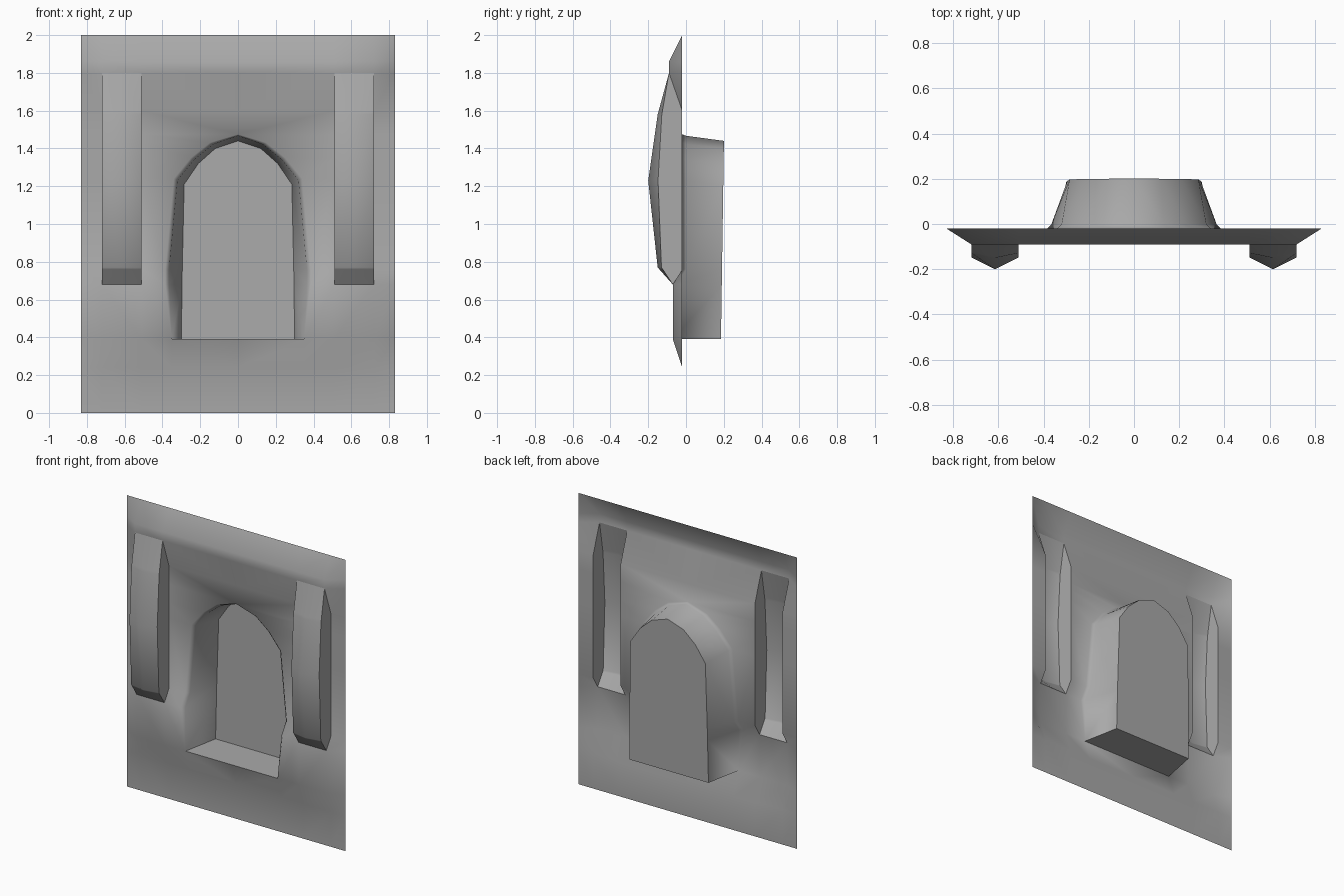
import bpy, bmesh, math

cube = bpy.data.objects.get("Cube")
if cube:
    bpy.data.objects.remove(cube, do_unlink=True)

stone = bpy.data.materials.new("grey_stone")
stone.use_nodes = True
GREY = (0.4, 0.4, 0.4, 1)
stone.diffuse_color = GREY
stone.node_tree.nodes["Principled BSDF"].inputs["Base Color"].default_value = GREY


def lerp_profile(profile, z):
    """Depth of a (z, y) profile at height z."""
    for (z0, y0), (z1, y1) in zip(profile, profile[1:]):
        if z <= z1:
            return y0 + (y1 - y0) * max(0, z - z0) / (z1 - z0)
    return profile[-1][1]


def add_grid(bm, rows):
    """Skin neighbouring rows of points, dropping collapsed corners."""
    for r0, r1 in zip(rows, rows[1:]):
        for i in range(len(r0) - 1):
            corners = list(dict.fromkeys([r0[i], r0[i + 1], r1[i + 1], r1[i]]))
            if len(corners) > 2:
                bm.faces.new([bm.verts.new(p) for p in corners])


def finish(name, bm, angle):
    """Weld, face the front, mirror across x and smooth."""
    bmesh.ops.remove_doubles(bm, verts=bm.verts, dist=0.0005)
    bmesh.ops.recalc_face_normals(bm, faces=bm.faces)
    if sum(f.normal.y * f.calc_area() for f in bm.faces) > 0:
        bmesh.ops.reverse_faces(bm, faces=bm.faces)
    mesh = bpy.data.meshes.new(name)
    bm.to_mesh(mesh)
    bm.free()
    mesh.materials.append(stone)
    obj = bpy.data.objects.new(name, mesh)
    bpy.context.collection.objects.link(obj)
    bpy.ops.object.select_all(action='DESELECT')
    obj.select_set(True)
    bpy.context.view_layer.objects.active = obj
    bpy.ops.object.shade_smooth_by_angle(angle=math.radians(angle))
    mirror = obj.modifiers.new("mirror", 'MIRROR')
    mirror.use_clip = True


IN, OUT, EDGE, FLAT = 0.51, 0.72, 0.83, -0.02
FLOOR, LOW, HIGH = 0.39, 0.68, 1.8
wall_y = [(0, FLAT), (0.24, FLAT), (FLOOR, -0.07), (LOW, -0.07), (0.76, FLAT),
          (1.6, FLAT), (HIGH, -0.09), (1.86, -0.09), (2, FLAT)]
# Niche outline: height, half width at the opening, height and half width at the back
niche = [(FLOOR, 0.35, FLOOR, 0.3), (LOW, 0.365, LOW, 0.296), (0.76, 0.365, 0.76, 0.295),
         (1.24, 0.32, 1.21, 0.285), (1.35, 0.23, 1.32, 0.21),
         (1.43, 0.13, 1.4, 0.12), (1.475, 0, 1.44, 0)]


def depth(z):
    return lerp_profile(wall_y, z)


def back_depth(z):
    return 0.185 + 0.015 * (z - FLOOR)


# Wall sheet with the niche pressed into it
bm = bmesh.new()
flare = {z: w + (0.02 if FLOOR < z < 1.47 else 0) for z, w, _, _ in niche}
heights = sorted({z for z, _ in wall_y} | set(flare))


def span(z, xs):
    return [(x, FLAT if x == EDGE else depth(z), z) for x in xs]


add_grid(bm, [span(z, (flare.get(z, flare[FLOOR] if z < FLOOR else 0), IN)) for z in heights])
add_grid(bm, [span(z, (OUT, EDGE)) for z in heights])
add_grid(bm, [span(z, (0, flare[FLOOR])) for z in heights if z <= FLOOR])
for keep in (lambda z: z <= LOW, lambda z: z >= HIGH):
    add_grid(bm, [span(z, (IN, OUT)) for z in heights if keep(z)])
# Niche sides and floor
add_grid(bm, [[(flare[z], depth(z), z),
               (w, depth(z) + (0.02 if z > FLOOR else 0), z - (0.008 if z > 1.2 else 0)),
               (bw, back_depth(bz), bz)] for z, w, bz, bw in niche])
add_grid(bm, [[(0, depth(FLOOR), FLOOR), (flare[FLOOR], depth(FLOOR), FLOOR)],
              [(0, back_depth(FLOOR), FLOOR), (niche[0][3], back_depth(FLOOR), FLOOR)]])
finish("niche_wall", bm, 80)

# Flat panel closing the niche
bm = bmesh.new()
add_grid(bm, [[(0, back_depth(z), z), (w, back_depth(z), z)] for _, _, z, w in niche])
finish("niche_back", bm, 30)

# Hollow ridged pillars, open behind
ridge = [(LOW, -0.07), (0.77, -0.15), (1.23, -0.2), (1.58, -0.15), (HIGH, -0.09)]
corner = [(LOW, -0.07), (0.77, -0.13), (1.23, -0.148), (1.58, -0.128), (HIGH, -0.09)]
bm = bmesh.new()
rows = []
for z in sorted({z for z, _ in ridge + wall_y if LOW <= z <= HIGH}):
    c, r = lerp_profile(corner, z), lerp_profile(ridge, z)
    rows.append([(IN, depth(z), z), (IN, c, z), ((IN + OUT) / 2, r, z),
                 (OUT, c, z), (OUT, depth(z), z)])
add_grid(bm, rows)
finish("pillars", bm, 58)
